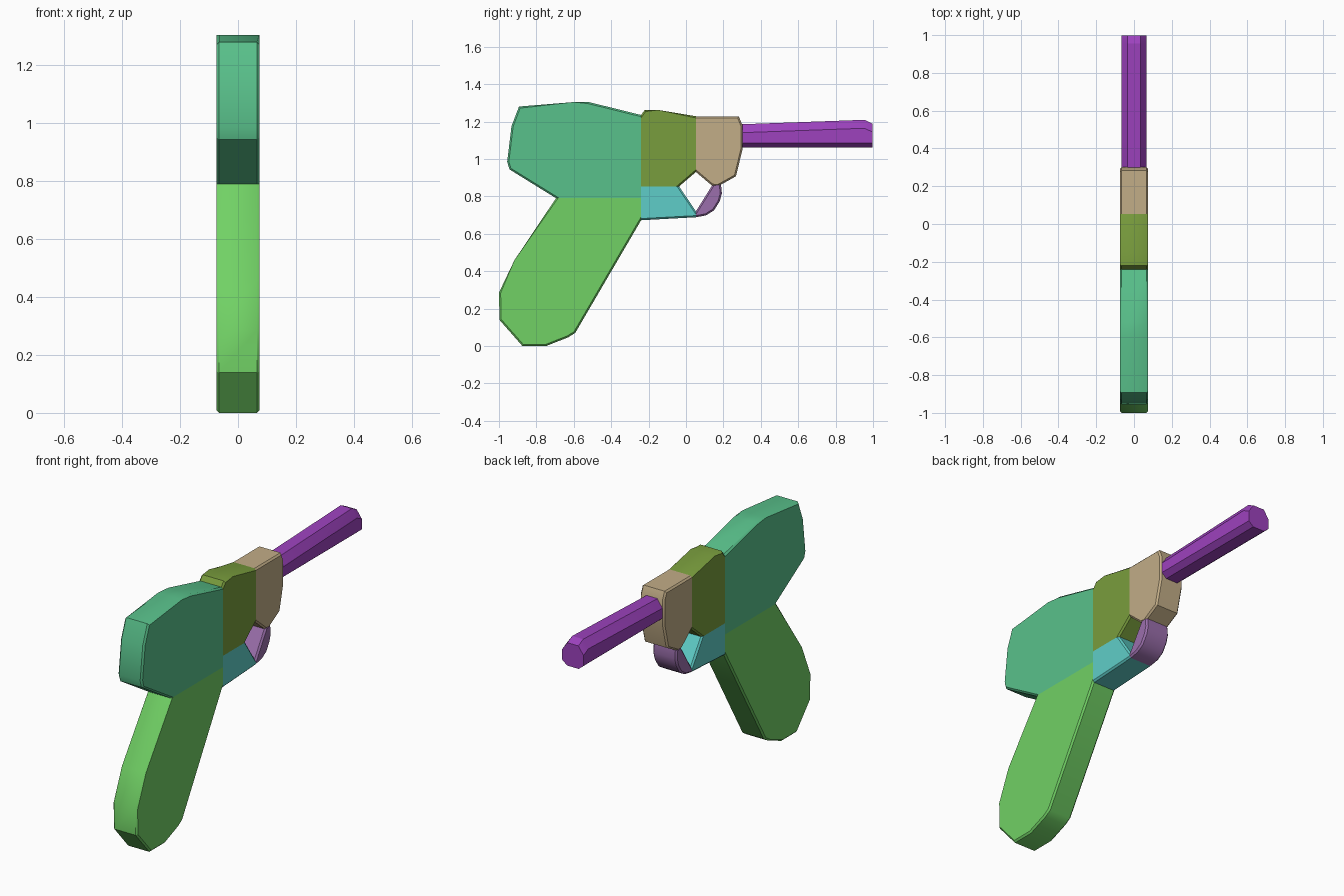
import bpy, bmesh, math

cube = bpy.data.objects.get("Cube")
if cube:
    bpy.data.objects.remove(cube, do_unlink=True)

HALF = 0.074    # half thickness of the body
BEVEL = 0.009   # softened side edges


def material(name, rgb):
    lin = [((c / 255 + 0.055) / 1.055) ** 2.4 for c in rgb] + [1.0]
    m = bpy.data.materials.new(name)
    m.use_nodes = True
    m.diffuse_color = lin
    m.node_tree.nodes["Principled BSDF"].inputs["Base Color"].default_value = lin
    return m


def finish(name, bm, mat):
    bmesh.ops.recalc_face_normals(bm, faces=bm.faces)
    me = bpy.data.meshes.new(name)
    bm.to_mesh(me)
    bm.free()
    me.materials.append(mat)
    me.shade_smooth()
    me.set_sharp_from_angle(angle=math.radians(28))
    bpy.context.collection.objects.link(bpy.data.objects.new(name, me))


def slab(name, mat, profile, seams):
    """Extrude a (y, z) profile across x; bevel its rim except at seam sides."""
    bm = bmesh.new()
    n = len(profile)
    sides = [[bm.verts.new((x, y, z)) for y, z in profile] for x in (-HALF, HALF)]
    for ring in sides:
        bm.faces.new(ring)
    for i in range(n):
        j = (i + 1) % n
        bm.faces.new((sides[0][i], sides[0][j], sides[1][j], sides[1][i]))
    rim = [bm.edges.get((r[i], r[(i + 1) % n]))
           for r in sides for i in range(n) if i not in seams]
    bmesh.ops.bevel(bm, geom=rim, offset=BEVEL, segments=1, affect='EDGES')
    finish(name, bm, mat)


# Points shared by neighbouring parts
rear_top, rear_low = (-0.24, 1.235), (-0.24, 0.79)
heel, grip_front = (-0.695, 0.79), (-0.24, 0.672)
frame_low = (-0.24, 0.853)
hole_back, hole_top = (-0.037, 0.853), (0.053, 0.93)
hole_front, hole_low = (0.139, 0.857), (0.053, 0.72)
guard_low, frame_top = (0.053, 0.688), (0.053, 1.228)

# Rear housing
slab("rear_housing", material("sea green", (89, 193, 139)),
     [rear_low, heel, (-0.944, 0.944), (-0.956, 0.985), (-0.933, 1.175),
      (-0.893, 1.28), (-0.6, 1.304), (-0.52, 1.304), rear_top], {0, 8})

# Grip
slab("grip", material("leaf green", (113, 209, 101)),
     [rear_low, grip_front, (-0.592, 0.07), (-0.63, 0.046), (-0.747, 0),
      (-0.875, 0), (-0.997, 0.139), (-1, 0.285), (-0.917, 0.459), heel], {0, 9})

# Middle frame
slab("middle_frame", material("olive", (121, 157, 61)),
     [frame_low, hole_back, hole_top, frame_top, (-0.15, 1.262),
      (-0.22, 1.262), rear_top], {0, 2, 6})

# Lower frame in front of the grip
slab("lower_frame", material("turquoise", (95, 206, 200)),
     [grip_front, guard_low, hole_low, hole_back, frame_low], {1, 3, 4})

# Curved guard
slab("guard", material("mauve", (155, 111, 172)),
     [guard_low, (0.107, 0.698), (0.15, 0.725), (0.18, 0.773), (0.192, 0.816),
      (0.187, 0.862), hole_front, hole_low], {5, 7})

# Front block
slab("front_block", material("tan", (194, 173, 135)),
     [hole_top, hole_front, (0.17, 0.853), (0.267, 0.907), (0.302, 1.05),
      (0.302, 1.18), (0.282, 1.228), frame_top], {7})

# Tapered eight-sided barrel
bm = bmesh.new()
rings = []
for y, top in ((0.29, 1.185), (0.955, 1.209), (0.998, 1.188)):
    half = [(0.036, 1.06), (0.066, 1.085), (0.066, top - 0.045), (0.034, top)]
    outline = half + [(-x, z) for x, z in reversed(half)]
    rings.append([bm.verts.new((x, y, z)) for x, z in outline])
for a, b in zip(rings, rings[1:]):
    for i in range(len(a)):
        j = (i + 1) % len(a)
        bm.faces.new((a[i], a[j], b[j], b[i]))
bm.faces.new(rings[0])
bm.faces.new(rings[-1])
finish("barrel", bm, material("purple", (157, 66, 190)))
